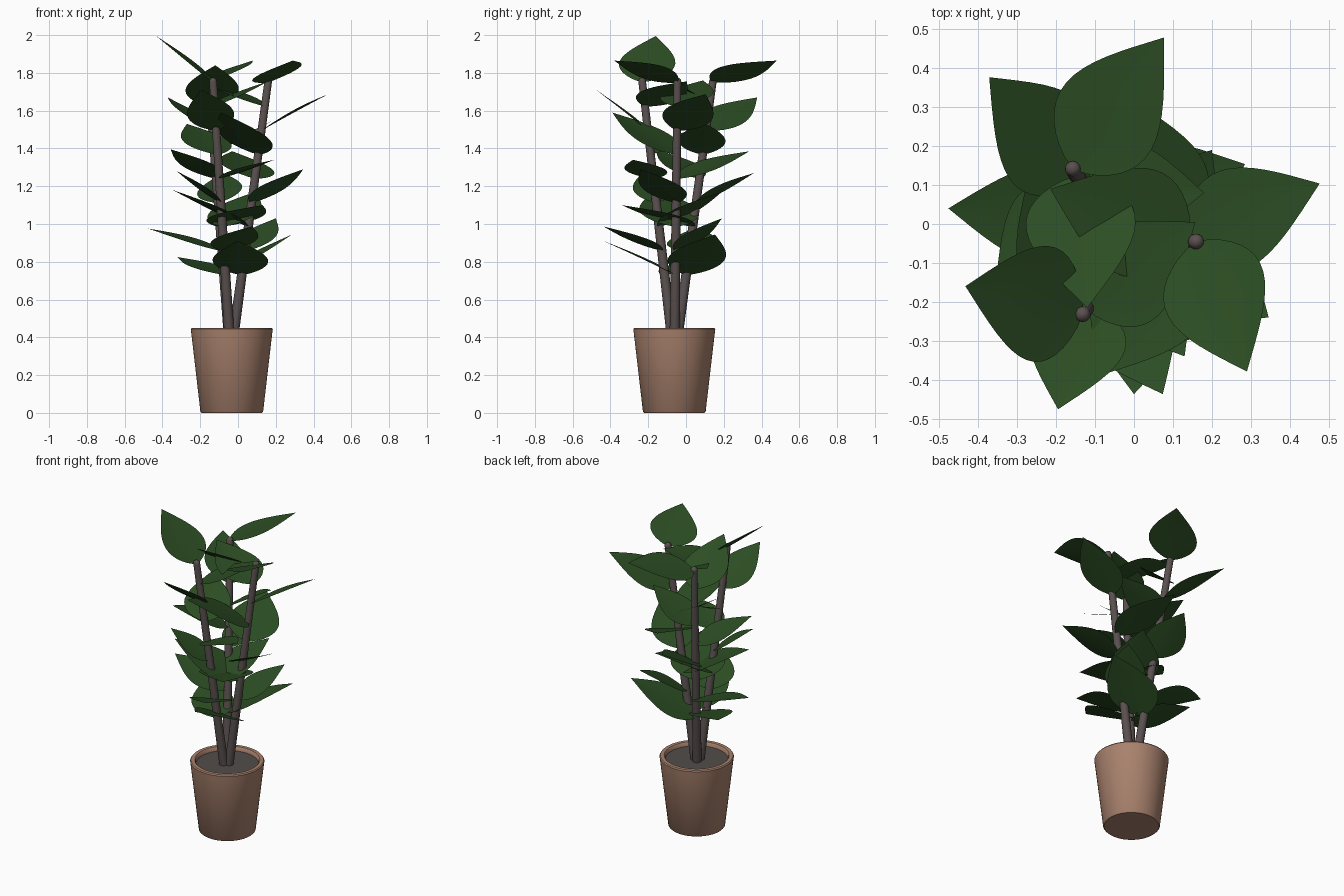
import bpy, bmesh, math
from mathutils import Vector

if "Cube" in bpy.data.objects:
    bpy.data.objects.remove(bpy.data.objects["Cube"])

def material(name, rgb):
    m = bpy.data.materials.new(name)
    m.diffuse_color = (*rgb, 1)
    m.use_nodes = True
    m.node_tree.nodes["Principled BSDF"].inputs["Base Color"].default_value = m.diffuse_color
    return m

TERRACOTTA = material("terracotta", (0.40, 0.225, 0.155))
SOIL = material("soil", (0.085, 0.075, 0.07))
BARK = material("bark", (0.10, 0.08, 0.078))
GREEN = material("leaf green", (0.025, 0.075, 0.017))

def finish(bm, name, mat, angle=40):
    me = bpy.data.meshes.new(name)
    bm.to_mesh(me)
    bm.free()
    ob = bpy.data.objects.new(name, me)
    bpy.context.collection.objects.link(ob)
    me.materials.append(mat)
    bpy.ops.object.select_all(action='DESELECT')
    bpy.context.view_layer.objects.active = ob
    ob.select_set(True)
    bpy.ops.object.shade_smooth_by_angle(angle=math.radians(angle))
    return ob

def skin(bm, rings):
    for a, b in zip(rings, rings[1:]):
        for i in range(len(a)):
            j = (i + 1) % len(a)
            bm.faces.new((a[i], a[j], b[j], b[i]))

def circle(bm, centre, r, n, u=Vector((1, 0, 0)), v=Vector((0, 1, 0))):
    return [bm.verts.new(centre + r * (math.cos(t) * u + math.sin(t) * v))
            for t in (2 * math.pi * i / n for i in range(n))]

CX, CY = -0.033, -0.062

# Pot: turned profile (radius, height), outside then inside
bm = bmesh.new()
profile = [(0.160, 0), (0.166, 0.006), (0.214, 0.42), (0.217, 0.443), (0.212, 0.45),
           (0.190, 0.45), (0.184, 0.443), (0.182, 0.42)]
rings = [circle(bm, Vector((CX, CY, z)), r, 64) for r, z in profile]
skin(bm, rings)
bm.faces.new(list(reversed(rings[0])))
finish(bm, "pot", TERRACOTTA)

# Soil disc
bm = bmesh.new()
bm.faces.new(circle(bm, Vector((CX, CY, 0.425)), 0.183, 64))
finish(bm, "soil", SOIL)

# Stems: tapered, round-topped
STEMS = [((-0.025, -0.060, 0.40), (0.160, -0.045, 1.755)),
         ((-0.048, -0.045, 0.40), (-0.157, 0.142, 1.755)),
         ((-0.045, -0.075, 0.40), (-0.132, -0.232, 1.755))]

def stem(name, p, q):
    bm = bmesh.new()
    p, q = Vector(p), Vector(q)
    d = (q - p).normalized()
    u = Vector((0, 1, 0)).cross(d).normalized()
    v = d.cross(u)
    rings = [circle(bm, p, 0.027, 16, u, v)]
    for a in range(0, 90, 22):
        t = math.radians(a)
        rings.append(circle(bm, q + d * 0.02 * math.sin(t), 0.02 * math.cos(t), 16, u, v))
    skin(bm, rings)
    bm.faces.new(rings[-1])
    finish(bm, name, BARK)

for i, (p, q) in enumerate(STEMS):
    stem(f"stem_{i + 1}", p, q)

# Leaf tips per stem, from the top down; leaves spiral round at even spacing
TIPS = [
    [(0.29, -0.379, 1.865), (-0.215, 0.09, 1.76), (0.477, 0.104, 1.687),
     (-0.09, -0.39, 1.59), (-0.03, 0.335, 1.385), (0.346, -0.24, 1.29),
     (-0.346, -0.15, 1.18), (0.20, 0.19, 1.03), (0.0, -0.437, 0.91)],
    [(0.077, 0.479, 1.865), (-0.12, -0.215, 1.84), (-0.372, 0.377, 1.67),
     (0.18, 0.08, 1.545), (-0.356, -0.16, 1.395), (-0.08, 0.36, 1.27),
     (0.13, -0.34, 1.10), (-0.477, 0.04, 0.976), (0.285, 0.154, 0.944)],
    [(-0.433, -0.16, 1.995), (0.157, 0.005, 1.755), (-0.195, -0.476, 1.71),
     (-0.27, 0.13, 1.53), (0.193, -0.28, 1.34), (-0.325, -0.22, 1.28),
     (0.09, 0.19, 1.17), (0.074, -0.437, 0.987), (-0.32, 0.13, 0.825)],
]
# Sideways tilt in degrees (right edge raised) and half width where they differ
ROLL = {(0, 0): -13, (1, 0): 12, (2, 0): -4, (2, 1): 9, (0, 2): 13, (1, 2): -15,
        (2, 2): -8, (0, 3): 6, (0, 4): -8, (1, 5): 8, (1, 7): 6, (1, 8): 5}
WIDTH = {(0, 0): 0.37, (2, 0): 0.38, (0, 2): 0.31, (1, 7): 0.31, (1, 0): 0.335}
TOP, STEP = 1.75, 0.1275

def leaf(name, base, tip, roll=0, width=0.35):
    """Blade with a round base and pointed tip, slightly cupped."""
    bm = bmesh.new()
    along = tip - base
    length = along.length
    flat = along.cross(Vector((0, 0, 1))).normalized()
    rise = flat.cross(along).normalized()
    r = math.radians(roll)
    side = flat * math.cos(r) + rise * math.sin(r)
    up = rise * math.cos(r) - flat * math.sin(r)
    n, rows = 16, []
    for i in range(n + 1):
        t = (i / n) ** 1.3
        half = width * length * math.sin(math.pi * t ** 0.7)
        mid = base + along * t + up * 0.005 * length * math.sin(math.pi * t)
        if i in (0, n):
            rows.append([bm.verts.new(mid)] * 5)
        else:
            rows.append([bm.verts.new(mid + side * half * s + up * half * 0.05 * s * s)
                         for s in (-1, -0.5, 0, 0.5, 1)])
    for a, b in zip(rows, rows[1:]):
        for k in range(4):
            quad = list(dict.fromkeys((a[k], a[k + 1], b[k + 1], b[k])))
            bm.faces.new(quad)
    bm.normal_update()
    if sum((f.normal.z for f in bm.faces)) < 0:
        bmesh.ops.reverse_faces(bm, faces=bm.faces[:])
    finish(bm, name, GREEN, 60)

for s, tips in enumerate(TIPS):
    p, q = map(Vector, STEMS[s])
    for k, tip in enumerate(tips):
        z = TOP - STEP * k
        base = p.lerp(q, (z - p.z) / (q.z - p.z))
        leaf(f"leaf_{s + 1}_{k + 1}", base, Vector(tip),
             ROLL.get((s, k), 0), WIDTH.get((s, k), 0.35))
